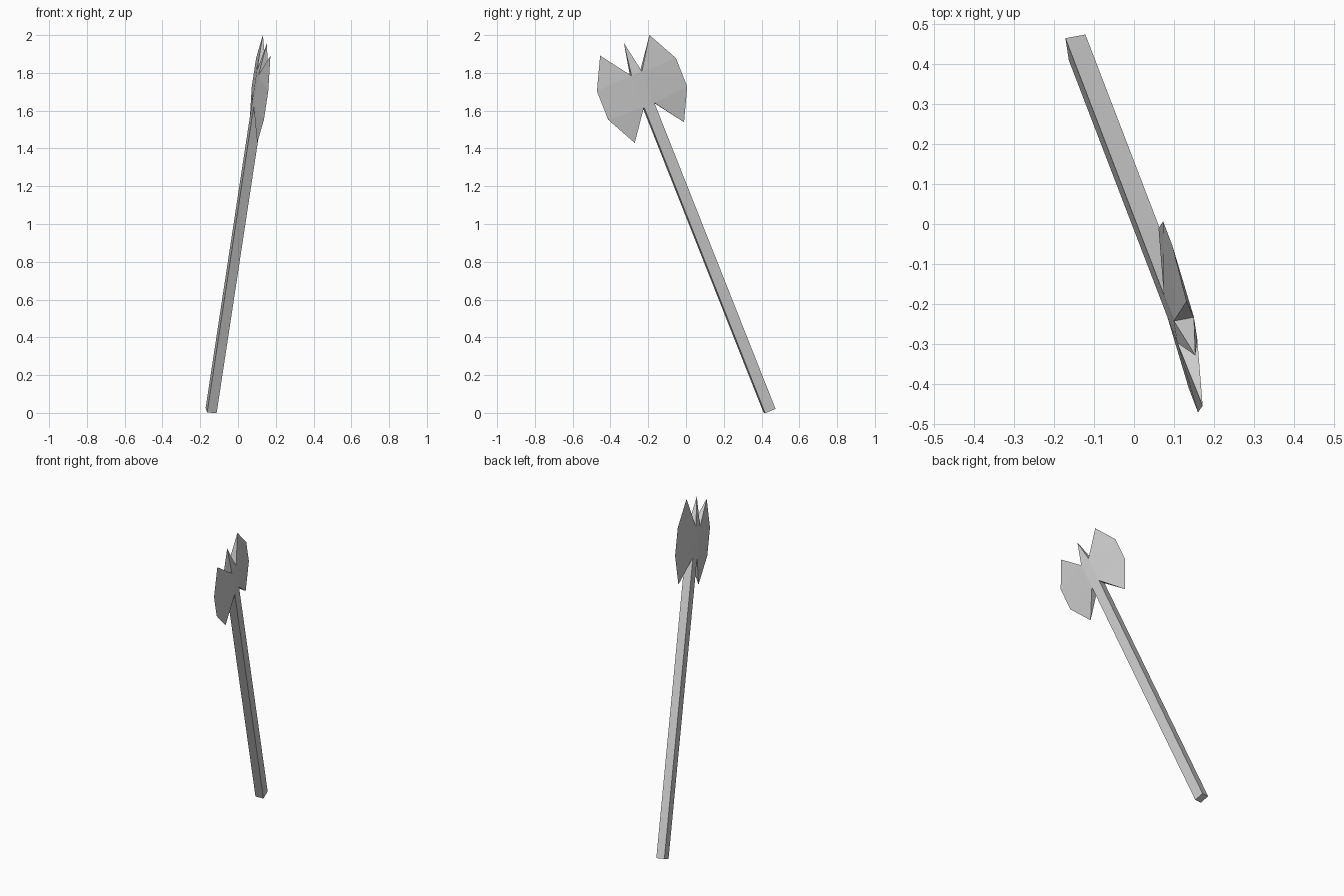
import bpy
import bmesh
from mathutils import Matrix, Vector

if "Cube" in bpy.data.objects:
    bpy.data.objects.remove(bpy.data.objects["Cube"])

# Tilted frame of the axe: columns are blade direction, thickness, shaft direction
up = Vector((0.152, -0.396, 1.0)).normalized()
side = Vector((-0.14, 0.912, 0.386))
side = (side - up * side.dot(up)).normalized()
thick = up.cross(side)
frame = Matrix((side, thick, up)).transposed().to_4x4()
frame.translation = (0.1165, -0.2325, 1.715)

HW, HT, HH = 0.03, 0.0255, 0.09     # half width, thickness and height of the core
BOTTOM = -1.85                      # shaft end along its axis


def make_object(name, faces):
    """Flat-faced object from polygons given as local points."""
    bm = bmesh.new()
    for face in faces:
        bm.faces.new([bm.verts.new(p) for p in face])
    bmesh.ops.remove_doubles(bm, verts=bm.verts, dist=1e-5)
    bmesh.ops.recalc_face_normals(bm, faces=bm.faces)
    mesh = bpy.data.meshes.new(name)
    bm.to_mesh(mesh)
    bm.free()
    mesh.transform(frame)
    obj = bpy.data.objects.new(name, mesh)
    bpy.context.collection.objects.link(obj)
    return obj


def ring(z):
    return [(-HW, -HT, z), (HW, -HT, z), (HW, HT, z), (-HW, HT, z)]


# Square shaft, open where it meets the head
low, high = ring(BOTTOM), ring(-HH)
shaft = [low]
for i in range(4):
    j = (i + 1) % 4
    shaft.append([low[i], low[j], high[j], high[i]])
make_object("shaft", shaft)

# Double-bladed head with a top spike, welded into one shell
head = []
edge = [(0.143, 0.251), (0.229, 0.082), (0.229, -0.082), (0.143, -0.251)]
for s in (-1, 1):
    # knife edge of this blade
    a, b, c, d = [(s * x, 0, z) for x, z in edge]
    for t in (-HT, HT):
        p, q = (s * HW, t, HH), (s * HW, t, -HH)
        head += [[p, a, b], [p, b, c, q], [q, c, d]]
    # slanted top and bottom of the blade root
    for z, corner in ((HH, a), (-HH, d)):
        head.append([(s * HW, -HT, z), (s * HW, HT, z), corner])
    # flat core cheek
    head.append([(-HW, s * HT, -HH), (HW, s * HT, -HH),
                 (HW, s * HT, HH), (-HW, s * HT, HH)])
# four-sided spike
top = ring(HH)
for i in range(4):
    head.append([top[i], top[(i + 1) % 4], (0, 0, 0.264)])
make_object("axe_head", head)
